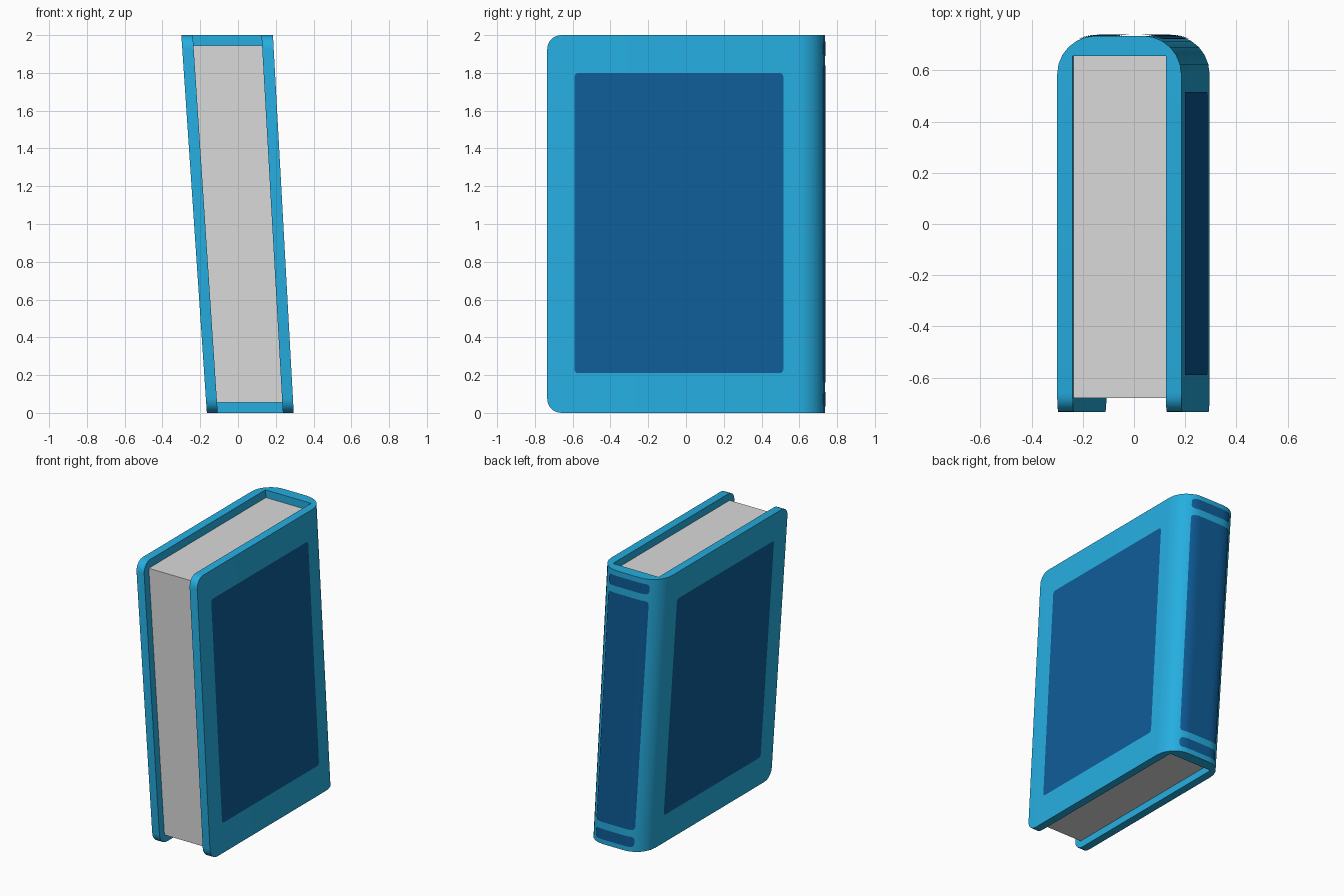
import bpy, bmesh, math

if "Cube" in bpy.data.objects:
    bpy.data.objects.remove(bpy.data.objects["Cube"])

HW, Y0, Y1, H = 0.24, -0.735, 0.735, 2.0   # half width, fore edge, spine, height
R = 0.15                                   # spine corner radius


def material(name, rgb):
    m = bpy.data.materials.new(name)
    m.diffuse_color = (*rgb, 1)
    m.use_nodes = True
    m.node_tree.nodes["Principled BSDF"].inputs["Base Color"].default_value = m.diffuse_color
    return m


BLUE = material("cover blue", (0.019, 0.42, 0.745))
NAVY = material("panel navy", (0.0044, 0.107, 0.315))
PAPER = material("paper grey", (0.70, 0.70, 0.70))


def lean(co):
    """Lean the upright book to the left, slightly wider at the top."""
    left = -0.165 - 0.0675 * co.z
    right = 0.295 - 0.055 * co.z
    co.x = left + (co.x + HW) / (2 * HW) * (right - left)


def finish(bm, name, mat):
    for v in bm.verts:
        lean(v.co)
    me = bpy.data.meshes.new(name)
    bm.to_mesh(me)
    bm.free()
    me.materials.append(mat)
    ob = bpy.data.objects.new(name, me)
    bpy.context.collection.objects.link(ob)
    bpy.ops.object.select_all(action='DESELECT')
    bpy.context.view_layer.objects.active = ob
    ob.select_set(True)
    bpy.ops.object.shade_smooth_by_angle(angle=math.radians(30))
    return ob


def prism(profile, z0, z1):
    bm = bmesh.new()
    base = bm.faces.new([bm.verts.new((x, y, z0)) for x, y in profile])
    top = bmesh.ops.extrude_face_region(bm, geom=[base])["geom"]
    for v in top:
        if isinstance(v, bmesh.types.BMVert):
            v.co.z = z1
    bmesh.ops.recalc_face_normals(bm, faces=bm.faces[:])
    return bm


# Cover: U-shaped profile with rounded spine, square inside
N = 6
arc = [(HW - R + R * math.cos(a), Y1 - R + R * math.sin(a))
       for a in (math.pi / 2 * i / N for i in range(N + 1))]
half = [(0.18, 0.655), (0.18, Y0), (HW, Y0)] + arc
bm = prism(half + [(-x, y) for x, y in reversed(half)], 0, H)
corners = [e for e in bm.edges
           if all(abs(v.co.y - Y0) < 1e-4 for v in e.verts)
           and abs(e.verts[0].co.z - e.verts[1].co.z) < 1e-4]
bmesh.ops.bevel(bm, geom=corners, offset=0.075, segments=5,
                profile=0.5, affect='EDGES')
finish(bm, "cover", BLUE)

# Page block
bm = prism([(-0.18, -0.68), (0.18, -0.68), (0.18, 0.655), (-0.18, 0.655)],
           0.055, 1.945)
finish(bm, "pages", PAPER)


def panel(name, u0, u1, z0, z1, r, place, flip):
    """Thin rounded rectangle laid on the cover in vertical strips."""
    bm = bmesh.new()
    steps = [r * (1 - math.cos(math.pi / 2 * i / 4)) for i in range(5)]
    us = [u0 + s for s in steps]
    us += [u0 + r + (u1 - u0 - 2 * r) * i / 16 for i in range(1, 16)]
    us += [u1 - s for s in reversed(steps)]
    cols = []
    for u in us:
        d = max(0.0, r - min(u - u0, u1 - u))
        cut = min(r - math.sqrt(max(0.0, r * r - d * d)), r * 0.98)
        cols.append([bm.verts.new(place(u, z)) for z in (z0 + cut, z1 - cut)])
    for a, b in zip(cols, cols[1:]):
        quad = [a[0], b[0], b[1], a[1]]
        bm.faces.new(quad[::-1] if flip else quad)
    bm.normal_update()
    finish(bm, name, NAVY)


def on_spine(x, z):
    d = max(0.0, abs(x) - (HW - R))
    return (x, Y1 - R + math.sqrt(R * R - d * d) + 0.004, z)


# Side panels
for side, s in (("right", 1), ("left", -1)):
    panel(side + "_panel", -0.59, 0.515, 0.21, 1.80, 0.02,
          lambda u, z, s=s: (s * (HW + 0.003), u, z), s < 0)

# Spine panel with a band above and below
for name, z0, z1 in (("spine_panel", 0.16, 1.84),
                     ("spine_band_top", 1.89, 1.965),
                     ("spine_band_bottom", 0.035, 0.11)):
    panel(name, -0.16, 0.16, z0, z1, 0.025, on_spine, True)
